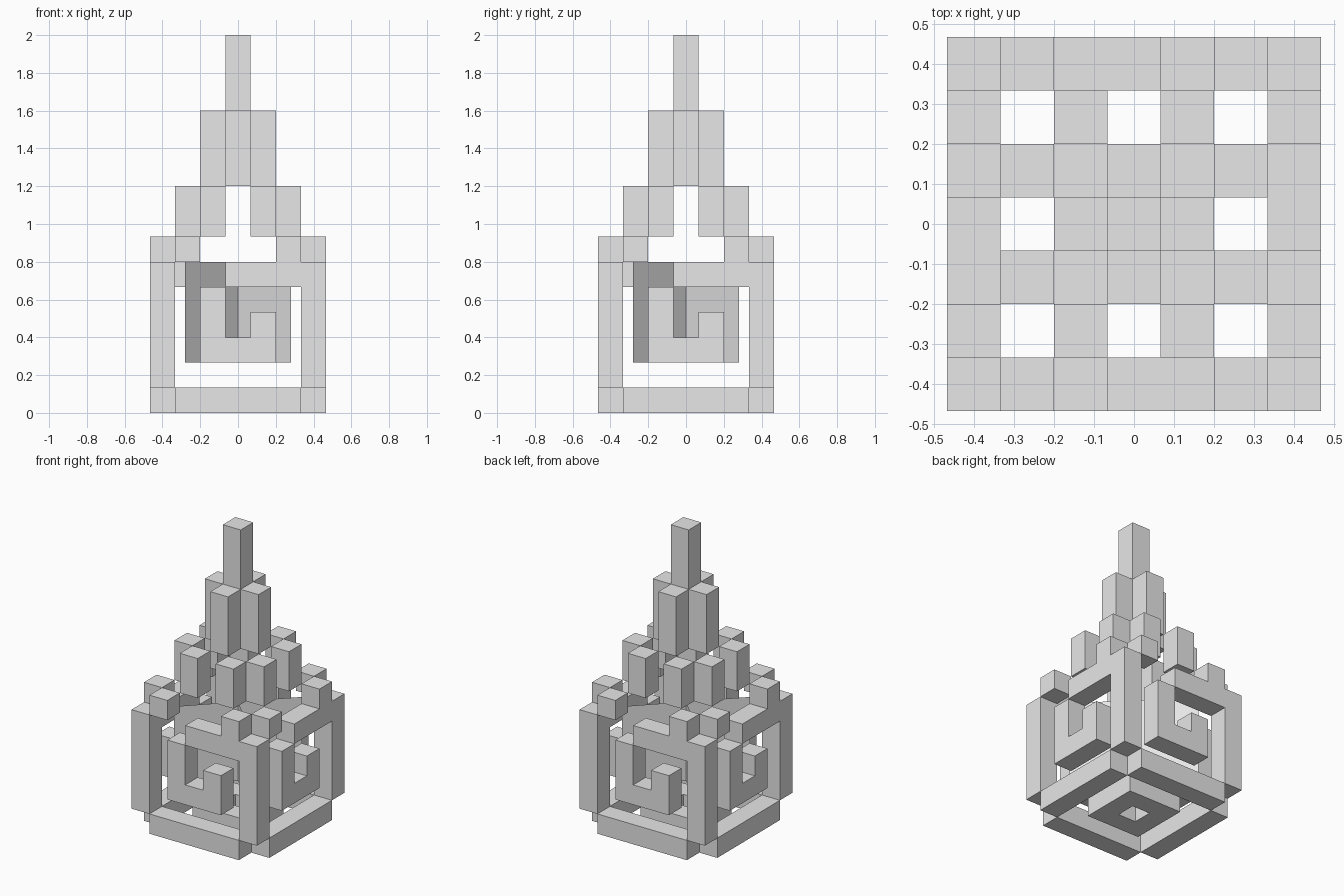
import bpy
import bmesh
from math import pi
from mathutils import Matrix, Vector

U = 2 / 15          # one block
CELL = 0.5          # half a block

cube = bpy.data.objects.get("Cube")
if cube:
    bpy.data.objects.remove(cube, do_unlink=True)

grey = bpy.data.materials.new("plain_grey")
grey.use_nodes = True
grey.diffuse_color = (0.8, 0.8, 0.8, 1)
grey.node_tree.nodes["Principled BSDF"].inputs["Base Color"].default_value = (0.8, 0.8, 0.8, 1)


def finish(name, bm, turn=0):
    """Turn by quarter circles, scale blocks to units and link the object."""
    bm.transform(Matrix.Scale(U, 4) @ Matrix.Rotation(turn * pi / 2, 4, "Z"))
    mesh = bpy.data.meshes.new(name)
    bm.to_mesh(mesh)
    bm.free()
    mesh.materials.append(grey)
    bpy.context.collection.objects.link(bpy.data.objects.new(name, mesh))


def column(name, x, y, z0, z1, turn=0, length=1):
    """Upright block on cell (x, y), optionally longer along x."""
    bm = bmesh.new()
    size = Matrix.Diagonal((length, 1, z1 - z0, 1))
    bmesh.ops.create_cube(bm, size=1, matrix=Matrix.Translation((x, y, (z0 + z1) / 2)) @ size)
    finish(name, bm, turn)


def panel(name, points, turn):
    """Outline in x and z, one block deep on the front side."""
    bm = bmesh.new()
    face = bm.faces.new([bm.verts.new((x, -3 - CELL, z)) for x, z in points])
    out = bmesh.ops.extrude_face_region(bm, geom=[face])
    moved = [v for v in out["geom"] if isinstance(v, bmesh.types.BMVert)]
    bmesh.ops.translate(bm, verts=moved, vec=(0, 1, 0))
    bmesh.ops.recalc_face_normals(bm, faces=bm.faces)
    finish(name, bm, turn)


BRACKET = [(-.5, 5), (2.5, 5), (2.5, 7), (1.5, 7), (1.5, 6), (-.5, 6)]
HOOK = [(-1.5, 2), (1.5, 2), (1.5, 4), (.5, 4), (.5, 3), (-.5, 3), (-.5, 5), (-1.5, 5)]

# The four identical sides of the cage and roof
for side, turn in (("front", 0), ("left", 1), ("back", 2), ("right", 3)):
    column(side + "_base_bar", 0, -3, 0, 1, turn, length=5)
    column(side + "_corner_post", 3, -3, 1, 6, turn)
    panel(side + "_top_bracket", BRACKET, turn)
    panel(side + "_spiral_hook", HOOK, turn)
    column(side + "_eave_block", -2, -3, 6, 7, turn)
    for end, x in (("a", -1), ("b", 1)):
        column(side + "_roof_column_" + end, x, -2, 7, 9, turn)
    column(side + "_spire_column", 0, -1, 9, 12, turn)

# Spire tip
column("spire_tip", 0, 0, 12, 15)

# Square ring in the floor
bm = bmesh.new()
bmesh.ops.create_grid(bm, x_segments=3, y_segments=3, size=1.5)
middle = min(bm.faces, key=lambda f: f.calc_center_median().length)
bmesh.ops.delete(bm, geom=[middle], context="FACES_ONLY")
bmesh.ops.dissolve_limit(bm, angle_limit=0.01, verts=bm.verts, edges=bm.edges)
out = bmesh.ops.extrude_face_region(bm, geom=bm.faces[:])
bmesh.ops.translate(bm, vec=(0, 0, 1),
                    verts=[v for v in out["geom"] if isinstance(v, bmesh.types.BMVert)])
bmesh.ops.recalc_face_normals(bm, faces=bm.faces)
finish("floor_ring", bm)

# Two crossed upright sheets inside the cage
for name, s in (("flame_sheet_a", 1), ("flame_sheet_b", -1)):
    bm = bmesh.new()
    end = Vector((2.1, 2.1 * s, 0))
    low, high = Vector((0, 0, 2)), Vector((0, 0, 6))
    bm.faces.new([bm.verts.new(p) for p in (low - end, low + end, high + end, high - end)])
    finish(name, bm)
